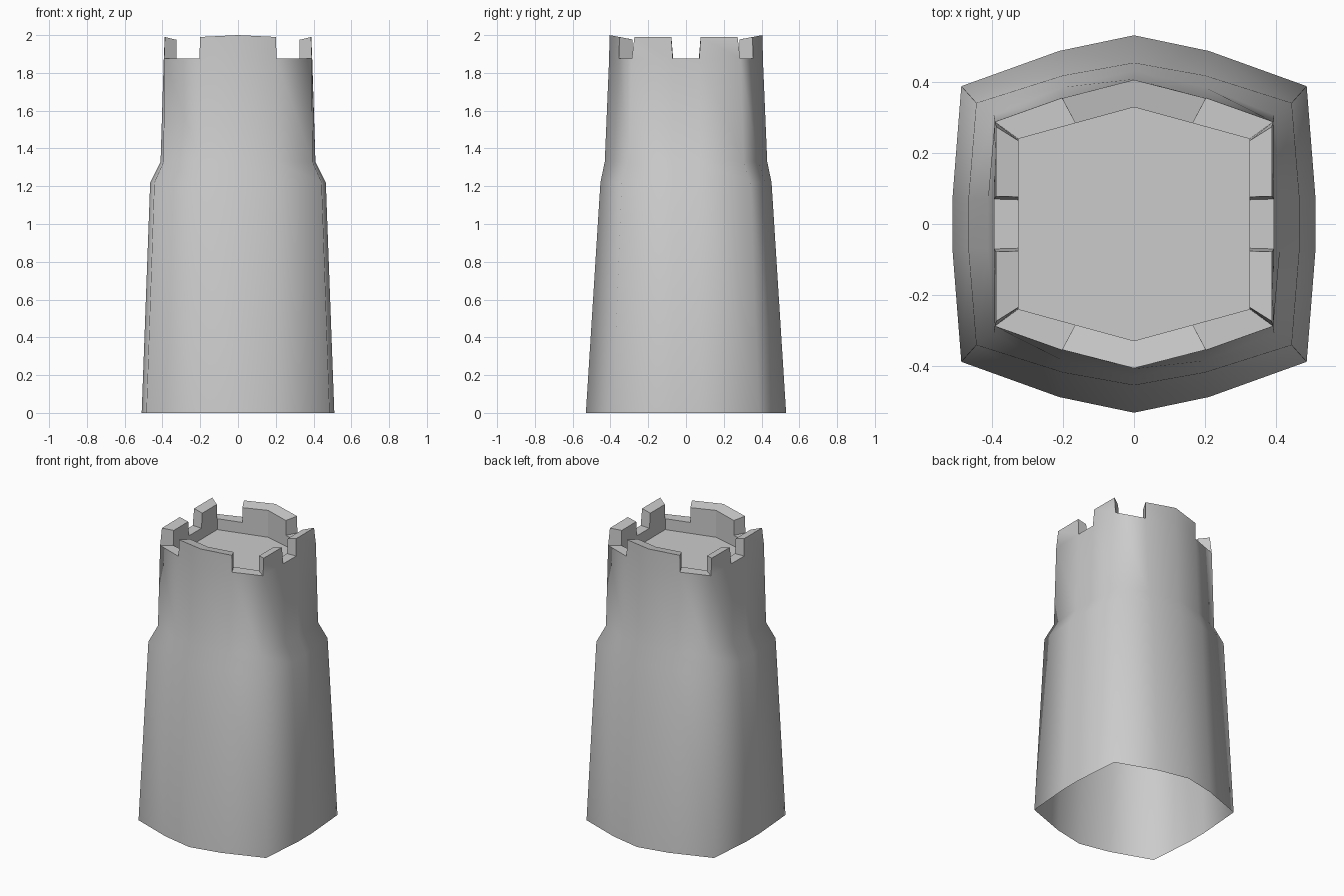
import bpy, bmesh

if "Cube" in bpy.data.objects:
    bpy.data.objects.remove(bpy.data.objects["Cube"])

bm = bmesh.new()


def ring(quarter):
    """Mirror four (x, y, z) points of one quarter into a closed 14-point loop."""
    right = quarter + [(x, -y, z) for x, y, z in reversed(quarter)]
    left = [(-x, y, z) for x, y, z in reversed(right[1:-1])]
    return [bm.verts.new(p) for p in right + left]


def flat(points, z):
    return ring([(x, y, z) for x, y in points])


def band(a, b, i, smooth=False):
    j = (i + 1) % 14
    bm.faces.new((a[i], a[j], b[j], b[i])).smooth = smooth


# Tapered wall with a stepped shoulder, open underneath
base = flat([(0, .53), (.21, .486), (.485, .387), (.51, .07)], 0)
shoulder = flat([(0, .453), (.2, .417), (.443, .34), (.465, .07)], 1.22)
neck = flat([(0, .43), (.2, .384), (.394, .306), (.41, .07)], 1.33)
rim = flat([(0, .407), (.203, .354), (.391, .287), (.393, .07)], 1.875)
for lo, hi in ((base, shoulder), (shoulder, neck), (neck, rim)):
    for i in range(14):
        band(lo, hi, i, True)

# Inner lip and sunken roof deck
inner_pts = [(0, .328), (.165, .283), (.325, .239), (.325, .068)]
lip = flat(inner_pts, 1.875)
deck = flat(inner_pts, 1.8)
for i in range(14):
    band(lip, deck, i)
bm.faces.new(deck)

# Battlements: raised blocks alternate with open gaps
top_out = ring([(0, .405, 2.0), (.202, .353, 1.99), (.387, .273, 1.99), (.388, .078, 1.99)])
top_in = ring([(0, .328, 1.985), (.165, .283, 1.977), (.325, .234, 1.975), (.325, .076, 1.975)])
raised = [i % 2 == 0 if i < 7 else i % 2 == 1 for i in range(14)]
for i in range(14):
    if raised[i]:
        band(rim, top_out, i, True)
        band(top_out, top_in, i)
        band(top_in, lip, i)
    else:
        band(rim, lip, i)
    if raised[i] != raised[i - 1]:
        bm.faces.new((rim[i], top_out[i], top_in[i], lip[i]))

bmesh.ops.recalc_face_normals(bm, faces=bm.faces)
mesh = bpy.data.meshes.new("tower")
bm.to_mesh(mesh)
bm.free()
tower = bpy.data.objects.new("tower", mesh)
bpy.context.collection.objects.link(tower)
